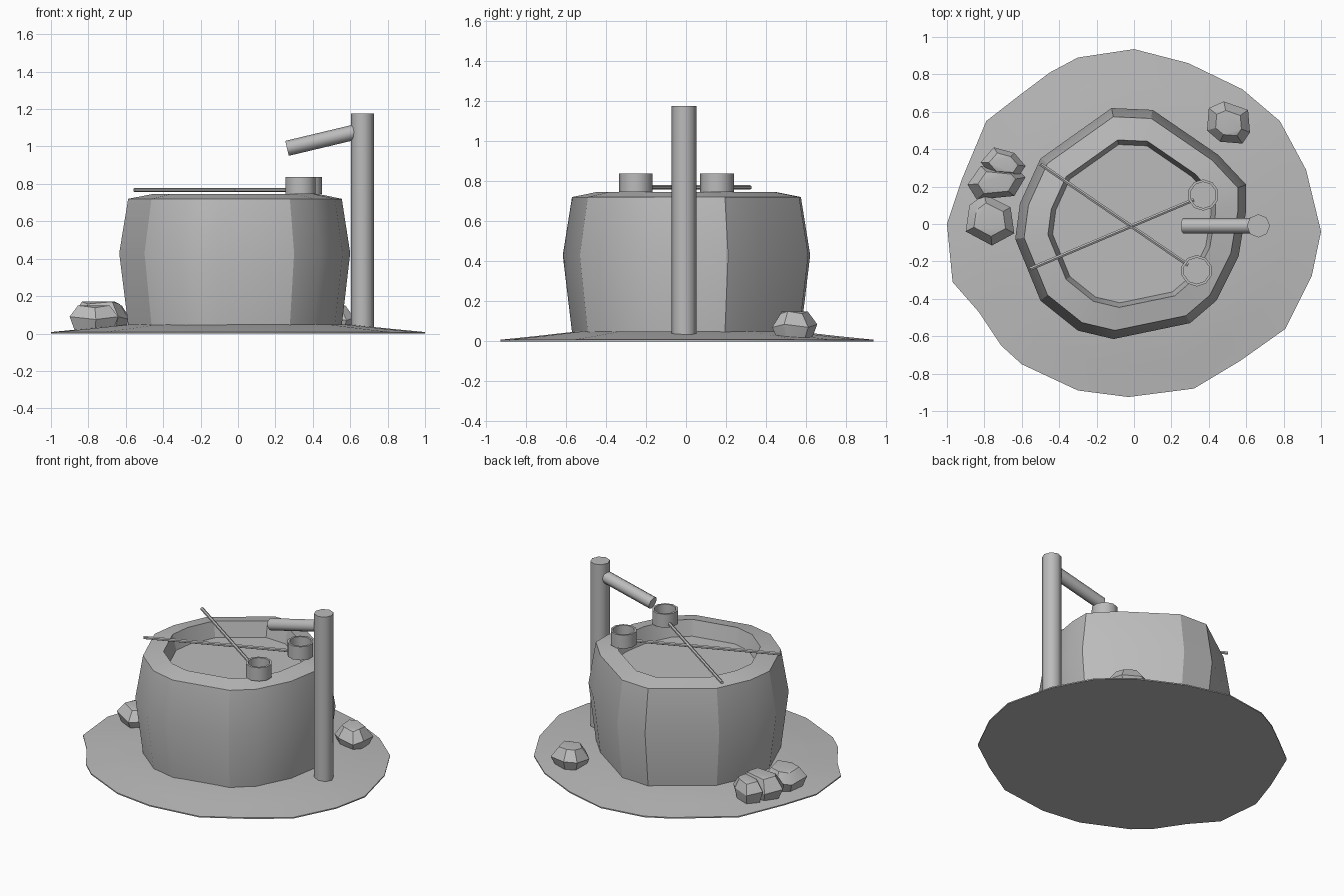
import bpy, bmesh, math
from mathutils import Vector

cube = bpy.data.objects.get("Cube")
if cube:
    bpy.data.objects.remove(cube)

stone = bpy.data.materials.new("plain grey")
GREY = (0.5, 0.5, 0.5, 1)
stone.diffuse_color = GREY
stone.use_nodes = True
stone.node_tree.nodes["Principled BSDF"].inputs["Base Color"].default_value = GREY


def finish(name, bm, angle=30):
    bmesh.ops.recalc_face_normals(bm, faces=bm.faces)
    mesh = bpy.data.meshes.new(name)
    bm.to_mesh(mesh)
    bm.free()
    mesh.materials.append(stone)
    obj = bpy.data.objects.new(name, mesh)
    bpy.context.collection.objects.link(obj)
    bpy.ops.object.select_all(action='DESELECT')
    bpy.context.view_layer.objects.active = obj
    obj.select_set(True)
    if angle:
        bpy.ops.object.shade_smooth_by_angle(angle=math.radians(angle))
    return obj


def loft(name, outline, levels, angle=30, centre=(0, 0)):
    """Stack scaled copies of an outline; levels hold (scale, z)."""
    bm = bmesh.new()
    cx, cy = centre
    rings = [[bm.verts.new((cx + x * s, cy + y * s, z)) for x, y in outline]
             for s, z in levels]
    n = len(outline)
    for a, b in zip(rings, rings[1:]):
        for i in range(n):
            j = (i + 1) % n
            bm.faces.new((a[i], a[j], b[j], b[i]))
    bm.faces.new(rings[0])
    bm.faces.new(rings[-1])
    return finish(name, bm, angle)


def rod(name, start, end, radius, sides):
    start, end = Vector(start), Vector(end)
    axis = end - start
    bm = bmesh.new()
    bmesh.ops.create_cone(bm, cap_ends=True, segments=sides, radius1=radius,
                          radius2=radius, depth=axis.length)
    bm.transform(axis.to_track_quat('Z', 'Y').to_matrix().to_4x4())
    bmesh.ops.translate(bm, verts=bm.verts, vec=(start + end) / 2)
    return finish(name, bm, 50)


def rock(name, base, low, top, z):
    """Convex boulder from a footprint, its swollen waist and a smaller crown."""
    cx = sum(p[0] for p in base) / len(base)
    cy = sum(p[1] for p in base) / len(base)
    bm = bmesh.new()
    for scale, height, wobble in ((0.8, z[0], 0), (1, low, 0.015), (top, z[1], 0.012)):
        for i, (x, y) in enumerate(base):
            bm.verts.new((cx + (x - cx) * scale, cy + (y - cy) * scale,
                          height - wobble * (i % 2)))
    bmesh.ops.convex_hull(bm, input=bm.verts)
    return finish(name, bm, 28)


# Low ground mound
ground = [(0, .935), (.29, .86), (.58, .72), (.78, .55), (.92, .29), (1, -.04),
          (.95, -.28), (.81, -.56), (.57, -.73), (.32, -.88), (-.03, -.925),
          (-.30, -.89), (-.60, -.75), (-.71, -.65), (-.83, -.47), (-.97, -.31),
          (-1, 0), (-.92, .24), (-.79, .55), (-.61, .69), (-.45, .81), (-.30, .89)]
loft("ground_mound", ground, [(1, 0), (1, .008), (.82, .025), (.6, .048), (.3, .05)])

# Hollowed stone basin with a bulging wall and sloping rim
basin = [(-.12, .62), (.10, .61), (.45, .37), (.60, .21), (.60, .07), (.56, -.17),
         (.44, -.41), (.30, -.53), (-.11, -.615), (-.30, -.57), (-.50, -.41),
         (-.635, -.08), (-.61, .11), (-.50, .35)]
loft("stone_basin", basin, [(.92, .02), (1, .43), (.925, .72), (.725, .745), (.685, .64)], 28)

# Water post and spout
rod("post", (.665, -.01, .03), (.665, -.01, 1.175), .062, 8)
rod("spout", (.66, -.01, 1.085), (.262, -.01, .99), .041, 8)

# Ladles resting across the rim
circle = [(math.cos(math.tau * (i + .5) / 10), math.sin(math.tau * (i + .5) / 10))
          for i in range(10)]
for side, cup, tip, end in (("left", (.37, .155), (-.555, -.24), (.32, .13)),
                            ("right", (.335, -.25), (-.50, .32), (.29, -.22))):
    loft(side + "_ladle_cup", circle,
         [(.084, .745), (.084, .838), (.07, .838), (.07, .758)], 40, cup)
    rod(side + "_ladle_handle", (*tip, .768), (*end, .768), .011, 6)

# Boulders
rock("back_boulder", [(.40, .62), (.39, .50), (.46, .44), (.58, .43), (.62, .49),
                      (.61, .61), (.48, .655)], .085, .6, (.02, .15))
rock("side_boulder_back", [(-.82, .33), (-.75, .41), (-.64, .38), (-.58, .31),
                           (-.62, .25), (-.76, .26)], .10, .65, (.02, .16))
rock("side_boulder_middle", [(-.89, .21), (-.82, .31), (-.62, .29), (-.58, .25),
                             (-.64, .15), (-.84, .13)], .09, .65, (.02, .17))
rock("side_boulder_front", [(-.90, -.04), (-.88, .10), (-.80, .16), (-.66, .09),
                            (-.64, -.05), (-.76, -.115)], .09, .65, (.02, .15))
